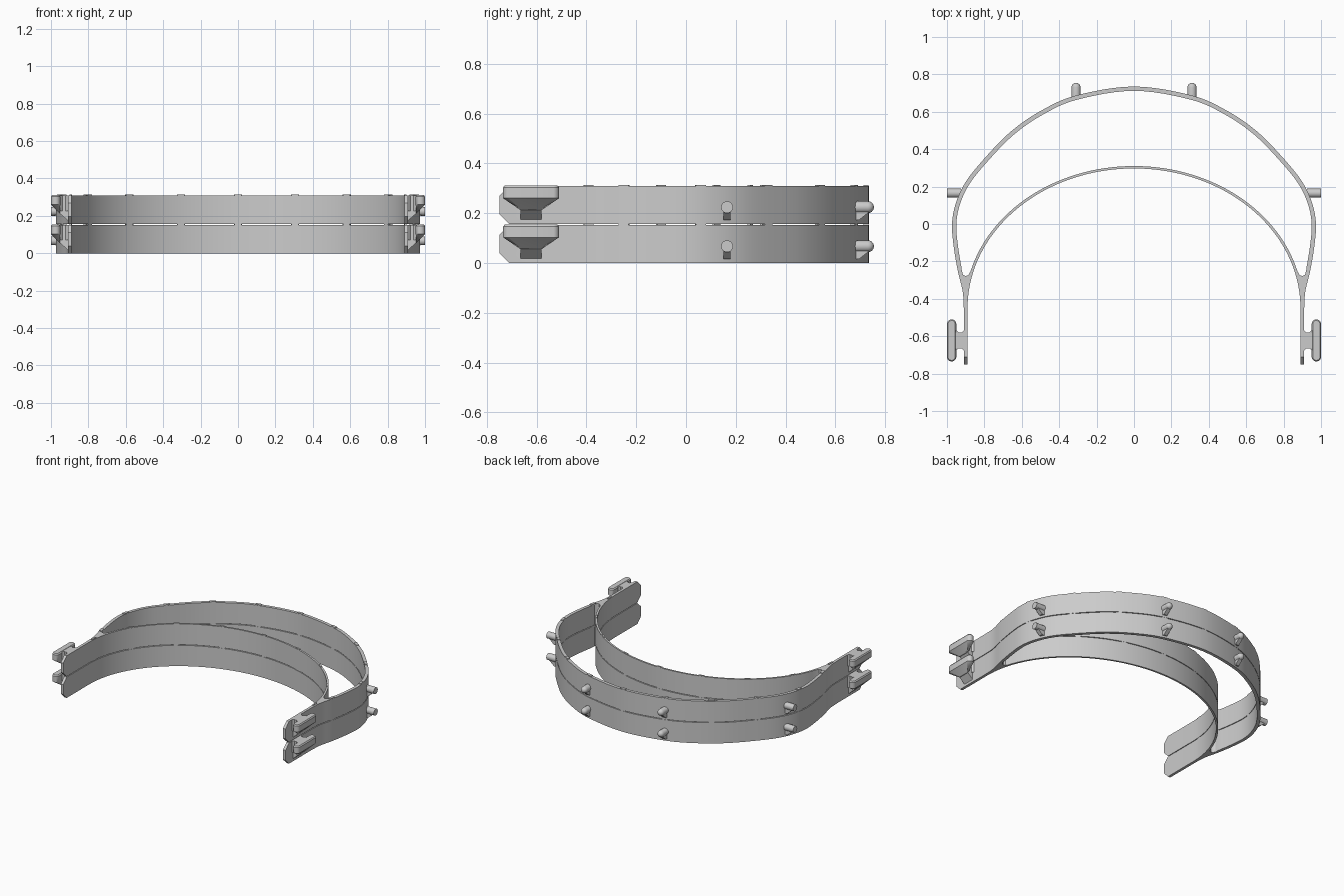
import bpy, bmesh, math
from mathutils import Vector

cube = bpy.data.objects.get("Cube")
if cube:
    bpy.data.objects.remove(cube, do_unlink=True)

HEIGHT, PITCH = 0.152, 0.157      # band height and stacking distance
ARM_Y, BOW_Y = -0.75, -0.45       # arm tip, start of the inner bow

grey = bpy.data.materials.new("light grey plastic")
grey.use_nodes = True
grey.diffuse_color = (0.6, 0.6, 0.6, 1)
grey.node_tree.nodes["Principled BSDF"].inputs["Base Color"].default_value = grey.diffuse_color


def finish(name, bm, mirror=True):
    """Turn a bmesh into a part, mirrored across x and stacked twice."""
    bmesh.ops.recalc_face_normals(bm, faces=bm.faces)
    mesh = bpy.data.meshes.new(name)
    bm.to_mesh(mesh)
    bm.free()
    mesh.materials.append(grey)
    ob = bpy.data.objects.new(name, mesh)
    bpy.context.collection.objects.link(ob)
    bpy.ops.object.select_all(action='DESELECT')
    ob.select_set(True)
    bpy.context.view_layer.objects.active = ob
    bpy.ops.object.shade_smooth_by_angle(angle=math.radians(35))
    if mirror:
        m = ob.modifiers.new("mirror", 'MIRROR')
        m.use_bisect_axis[0] = True
        m.use_bisect_flip_axis[0] = False
    a = ob.modifiers.new("stack", 'ARRAY')
    a.count = 2
    a.use_relative_offset = False
    a.use_constant_offset = True
    a.constant_offset_displace = (0, 0, PITCH)
    return ob


def hull(bm, points):
    """Add the convex solid around some points."""
    part = bmesh.new()
    for p in points:
        part.verts.new(p)
    res = bmesh.ops.convex_hull(part, input=part.verts)
    junk = [g for g in res["geom_interior"] + res["geom_unused"] if isinstance(g, bmesh.types.BMVert)]
    bmesh.ops.delete(part, geom=list(set(junk)), context='VERTS')
    bmesh.ops.recalc_face_normals(part, faces=part.faces)
    bmesh.ops.dissolve_limit(part, angle_limit=0.01, verts=part.verts, edges=part.edges)
    tmp = bpy.data.meshes.new("tmp")
    part.to_mesh(tmp)
    part.free()
    bm.from_mesh(tmp)
    bpy.data.meshes.remove(tmp)


def spline(pts, steps=6):
    """Smooth path through the points."""
    p = [Vector(q) for q in pts]
    p = [Vector((-p[1].x, p[1].y))] + p + [2 * p[-1] - p[-2]]
    out = []
    for a, b, c, d in zip(p, p[1:], p[2:], p[3:]):
        for i in range(steps):
            t = i / steps
            out.append(0.5 * (2 * b + (c - a) * t + (2 * a - 5 * b + 4 * c - d) * t * t
                              + (3 * b - a - 3 * c + d) * t ** 3))
    return out + [p[-2]]


def inset(path, dist):
    """Shift a path to its right-hand side, inward for the visor band."""
    out = []
    for i, p in enumerate(path):
        d = path[min(i + 1, len(path) - 1)] - path[max(i - 1, 0)]
        if i == 0:
            d = Vector((1, 0))
        out.append(p + Vector((d.y, -d.x)).normalized() * dist)
    return out


def bow(a, b, n=36):
    return [Vector((a * math.sin(t), BOW_Y + b * math.cos(t)))
            for t in (i / n * math.pi / 2 for i in range(n + 1))]


def both(half):
    """Close a half outline that starts on the centre line."""
    return [Vector((-p.x, p.y)) for p in reversed(half) if p.x > 1e-5] + half


# Outlines, right half, from the centre line to the arm
visor = spline([(0, .735), (.31, .687), (.5, .604), (.66, .493), (.8, .35), (.9, .225),
                (.953, .11), (.973, 0), (.964, -.12), (.942, -.25), (.916, -.36), (.91, BOW_Y)])
outside = visor + [Vector((.91, ARM_Y))]
inside = bow(.89, .747) + [Vector((.89, ARM_Y))]
brow = bow(.905, .76)
pocket_top = [p for p in inset(visor, .023) if p.y > -.245]
pocket_end = [Vector(p) for p in ((.922, -.26), (.912, -.273), (.899, -.278), (.886, -.273))]
pocket_low = [p for p in brow if p.y > -.255]

# Headband: outline with a pocket between the visor band and brow band
curve = bpy.data.curves.new("headband", 'CURVE')
curve.dimensions = '2D'
curve.fill_mode = 'BOTH'
curve.extrude = HEIGHT / 2
loops = [both(outside) + both(inside)[::-1],
         both(pocket_top + pocket_end) + both(pocket_low)[::-1]]
for loop in loops:
    s = curve.splines.new('POLY')
    s.points.add(len(loop) - 1)
    for pt, p in zip(s.points, loop):
        pt.co = (p.x, p.y, 0, 1)
    s.use_cyclic_u = True
tmp_ob = bpy.data.objects.new("band_outline", curve)
bpy.context.collection.objects.link(tmp_ob)
bpy.context.view_layer.update()
dg = bpy.context.evaluated_depsgraph_get()
mesh = bpy.data.meshes.new_from_object(tmp_ob.evaluated_get(dg))
bpy.data.objects.remove(tmp_ob)
bm = bmesh.new()
bm.from_mesh(mesh)
bmesh.ops.remove_doubles(bm, verts=bm.verts, dist=1e-5)
bmesh.ops.translate(bm, verts=bm.verts, vec=(0, 0, HEIGHT / 2))
# Chamfer the arm tips, below and above
for z, nz in ((0, -1), (HEIGHT, 1)):
    bmesh.ops.bisect_plane(bm, geom=bm.verts[:] + bm.edges[:] + bm.faces[:], dist=1e-6,
                           plane_co=(0, ARM_Y + .04, z), plane_no=(0, -1, nz), clear_outer=True)
    bmesh.ops.holes_fill(bm, edges=[e for e in bm.edges if e.is_boundary], sides=0)
finish("headband", bm, mirror=False)


# Spacer tabs along the rims
def tabs(bm, path, width, gap, length=.04):
    walked, target = 0, 0
    for a, b in zip(path, path[1:]):
        step = (b - a).length
        while walked + step >= target:
            d = (b - a).normalized()
            n = Vector((-d.y, d.x)) * width / 2
            c = a + d * (target - walked)
            hull(bm, [(*(c + d * u * length / 2 + n * v), z) for u in (-1, 1)
                      for v in (-1, 1) for z in (HEIGHT - .003, PITCH)])
            target += gap
        walked += step


bm = bmesh.new()
tabs(bm, inset(visor, .0115), .02, .31)
tabs(bm, bow(.8975, .7535), .011, .31)
finish("spacer_tabs", bm)


# Pegs for the shield, each with a sloped support under it
def peg(bm, x, y, axis, length, domed):
    axis = Vector(axis)
    side = Vector((axis.y, -axis.x, 0))
    base = Vector((x, y, .067))
    r = .024

    def ring(u, radius):
        return [base + axis * u + side * radius * math.cos(t) + Vector((0, 0, radius * math.sin(t)))
                for t in (i * math.tau / 20 for i in range(20))]
    pts = ring(0, r)
    if domed:
        for i in range(5):
            t = i / 4 * math.radians(80)
            pts += ring(length - r + r * math.sin(t), r * math.cos(t))
    else:
        pts += ring(length, r)
    hull(bm, pts)
    hull(bm, [base + axis * u + side * s + Vector((0, 0, z)) for s in (-.014, .014)
              for u, z in ((0, 0), (length * .75, 0), (length * .75, -.02), (.02, -.052), (0, -.052))])


bm = bmesh.new()
peg(bm, .31, .675, (0, 1, 0), .08, True)
peg(bm, .925, .165, (1, 0, 0), .075, False)
finish("shield_pegs", bm)


# Strap hooks: a rounded upright bar tapering below, joined by a web
def slot(z, shrink=0):
    r = .025 - shrink
    return [(.975 + r * math.cos(t), (-.535 if math.sin(t) > 0 else -.71) + r * math.sin(t), z)
            for t in ((i + .5) * math.tau / 24 for i in range(24))]


WEB = (-.665, -.58)
bm = bmesh.new()
hull(bm, slot(HEIGHT + .002, .006) + slot(HEIGHT - .006) + slot(.103)
     + [(x, y, z) for y in WEB for x, z in ((.952, .055), (.958, .06))])
hull(bm, [(x, y, z) for y in WEB
          for x, z in ((.9, HEIGHT), (.96, HEIGHT), (.96, .062), (.905, .014), (.9, .014))])
# Small fillets where the web meets the arm and bar
for y, s in zip(WEB, (-1, 1)):
    for x, d in ((.908, .014), (.952, -.014)):
        hull(bm, [(px, py, z) for z in (.07, HEIGHT)
                  for px, py in ((x, y), (x + d, y), (x, y + s * .014))])
finish("strap_hooks", bm)
